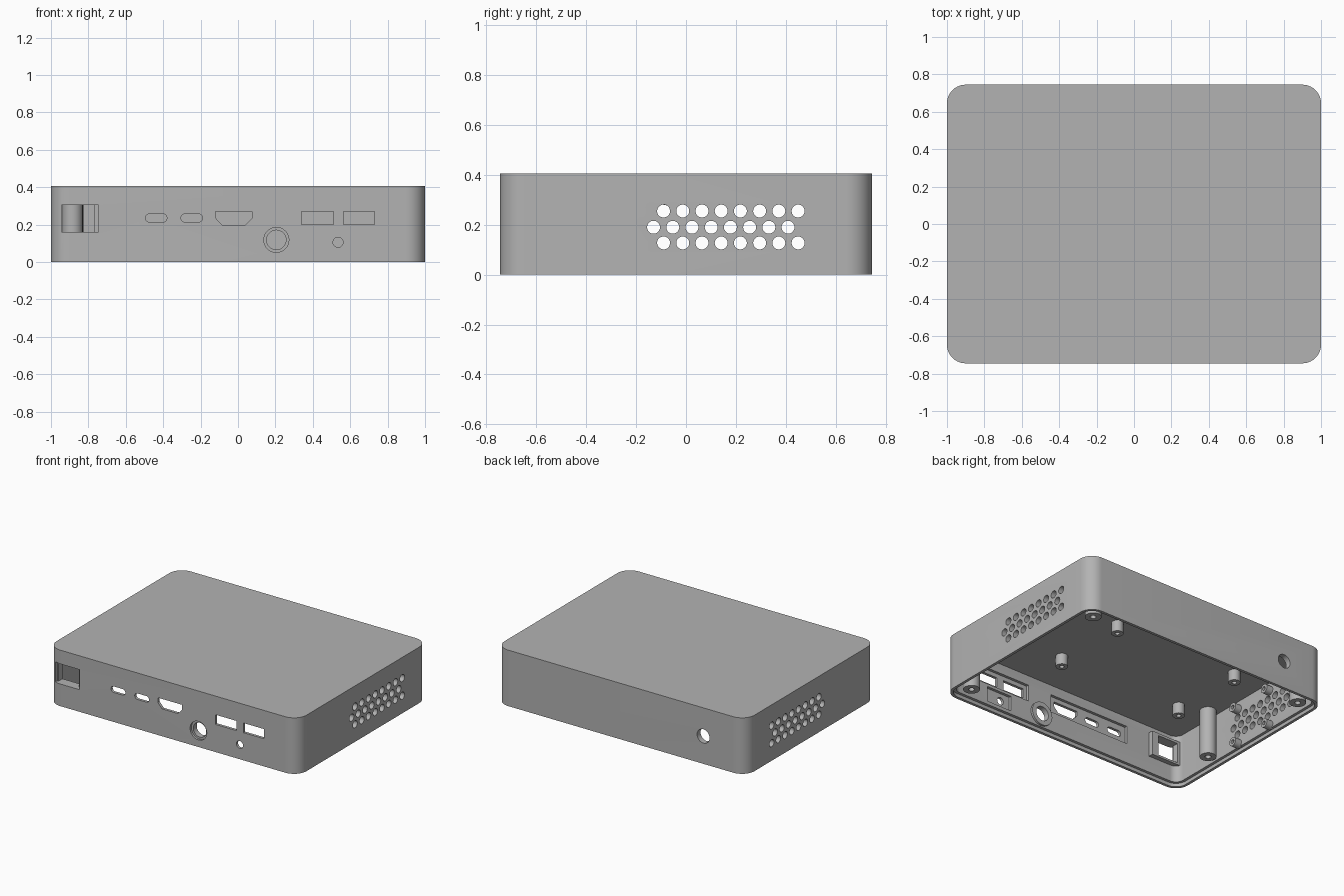
import bpy, bmesh, math
from mathutils import Vector

cube = bpy.data.objects.get("Cube")
if cube:
    bpy.data.objects.remove(cube, do_unlink=True)

grey = bpy.data.materials.new("plastic_grey")
grey.use_nodes = True
grey.diffuse_color = (0.45, 0.45, 0.45, 1)
grey.node_tree.nodes["Principled BSDF"].inputs["Base Color"].default_value = (0.45, 0.45, 0.45, 1)

HX, HY, H = 1.0, 0.745, 0.405
WALL, CEILING = 0.04, 0.37
FRONT_IN = -HY + WALL

# Axis maps: (u, v, depth) to world
AXES = {
    "x": lambda u, v, d: Vector((d, u, v)),
    "y": lambda u, v, d: Vector((u, d, v)),
    "z": lambda u, v, d: Vector((u, v, d)),
}


def prism(bm, pts, axis, a, b):
    """Extrude a closed outline along an axis from a to b."""
    low = [bm.verts.new(AXES[axis](u, v, a)) for u, v in pts]
    high = [bm.verts.new(AXES[axis](u, v, b)) for u, v in pts]
    bm.faces.new(low)
    bm.faces.new(high)
    n = len(pts)
    for i in range(n):
        j = (i + 1) % n
        bm.faces.new((low[i], low[j], high[j], high[i]))


def rect(x0, x1, z0, z1):
    return [(x0, z0), (x1, z0), (x1, z1), (x0, z1)]


def circle(u, v, r, n=32):
    return [(u + r * math.cos(math.tau * i / n), v + r * math.sin(math.tau * i / n)) for i in range(n)]


def rounded(x0, x1, y0, y1, r, steps=10):
    pts = []
    corners = [(x1 - r, y1 - r), (x0 + r, y1 - r), (x0 + r, y0 + r), (x1 - r, y0 + r)]
    for k, (cx, cy) in enumerate(corners):
        for i in range(steps + 1):
            t = math.pi / 2 * (k + i / steps)
            pts.append((cx + r * math.cos(t), cy + r * math.sin(t)))
    return pts


def make(name, prisms):
    bm = bmesh.new()
    for p in prisms:
        prism(bm, *p)
    bmesh.ops.recalc_face_normals(bm, faces=bm.faces)
    mesh = bpy.data.meshes.new(name)
    bm.to_mesh(mesh)
    bm.free()
    mesh.materials.append(grey)
    obj = bpy.data.objects.new(name, mesh)
    bpy.context.collection.objects.link(obj)
    return obj


def select(obj):
    bpy.ops.object.select_all(action="DESELECT")
    obj.select_set(True)
    bpy.context.view_layer.objects.active = obj


def cut(obj, prisms):
    """Subtract prisms that do not overlap one another."""
    cutter = make("cutter", prisms)
    cutter.hide_render = True
    mod = obj.modifiers.new("cut", "BOOLEAN")
    mod.operation, mod.solver, mod.object = "DIFFERENCE", "EXACT", cutter
    select(obj)
    bpy.ops.object.modifier_apply(modifier=mod.name)
    bpy.data.objects.remove(cutter, do_unlink=True)


def smooth(obj):
    select(obj)
    bpy.ops.object.shade_smooth_by_angle(angle=math.radians(30))


def inset_outline(w, r):
    return rounded(-HX + w, HX - w, -HY + w, HY - w, r)


# Shell, open underneath, with a step for the base plate
shell = make("shell", [(inset_outline(0, 0.1), "z", 0, H)])
cut(shell, [(inset_outline(WALL, 0.06), "z", -0.1, CEILING)])
cut(shell, [(inset_outline(0.02, 0.08), "z", -0.1, 0.025)])

# Thinned areas behind the ports
inner = (FRONT_IN - 0.02, FRONT_IN + 0.02)
cut(shell, [
    (rect(-0.53, 0.12, 0.17, 0.3), "y", *inner),
    (rect(0.31, 0.77, 0.18, 0.3), "y", *inner),
    (rect(0.46, 0.66, 0.05, 0.16), "y", *inner),
    (circle(0.205, 0.118, 0.067), "y", -HY - 0.1, -HY + 0.015),
])

# Front ports and the rear jack hole
through = (-HY - 0.1, FRONT_IN + 0.05)
cut(shell, [
    (rect(-0.945, -0.745, 0.16, 0.305), "y", *through),
    (rounded(-0.495, -0.38, 0.213, 0.257, 0.0215, 6), "y", *through),
    (rounded(-0.305, -0.19, 0.213, 0.257, 0.0215, 6), "y", *through),
    ([(-0.12, 0.27), (-0.12, 0.235), (-0.085, 0.198), (0.04, 0.198), (0.075, 0.235), (0.075, 0.27)],
     "y", *through),
    (circle(0.205, 0.118, 0.052), "y", *through),
    (rect(0.34, 0.51, 0.2, 0.27), "y", *through),
    (rect(0.565, 0.73, 0.2, 0.27), "y", *through),
    (circle(0.535, 0.105, 0.027, 20), "y", *through),
    (circle(-0.66, 0.2, 0.05), "y", HY - 0.1, HY + 0.1),
])

# Staggered vent holes through both sides
vents = []
for row, z in enumerate((0.127, 0.19, 0.255)):
    start = -0.13 if row == 1 else -0.09
    for i in range(8):
        vents.append((circle(start + 0.077 * i, z, 0.026, 20), "x", -1.1, 1.1))
cut(shell, vents)
smooth(shell)

# Frame behind the square port
frame = make("port_frame", [(rect(-0.962, -0.72, 0.145, 0.322), "y", FRONT_IN - 0.01, FRONT_IN + 0.035)])
cut(frame, [(rect(-0.935, -0.77, 0.16, 0.305), "y", *through)])

# Collar behind the round port
collar = make("round_port_collar", [(circle(0.205, 0.118, 0.085), "y", FRONT_IN - 0.005, FRONT_IN + 0.015)])
cut(collar, [(circle(0.205, 0.118, 0.052), "y", *through)])
smooth(collar)


def boss(name, u, v, axis, r, end, base, depth, bore):
    """Round post with a blind screw hole in its free end."""
    post = make(name, [(circle(u, v, r, 24), axis, end, base)])
    step = math.copysign(1, base - end)
    cut(post, [(circle(u, v, bore, 16), axis, end - 0.05 * step, end + depth * step)])
    smooth(post)


# Posts for the base plate screws
for i, (x, y) in enumerate([(0.87, -0.62), (0.87, 0.62), (-0.88, 0.62), (-0.885, -0.3)]):
    boss(f"screw_post_{i + 1}", x, y, "z", 0.055, 0.022, CEILING + 0.01, 0.2, 0.02)

# Circuit board standoffs
for i, (x, y) in enumerate([(0.31, -0.367), (0.31, 0.2), (-0.69, -0.367), (-0.69, 0.2)]):
    boss(f"board_standoff_{i + 1}", x, y, "z", 0.04, 0.29, CEILING + 0.01, 0.06, 0.016)

# Fan standoffs on the side wall
for i, (y, z) in enumerate([(-0.08, 0.05), (-0.08, 0.31), (0.24, 0.05), (0.24, 0.31)]):
    boss(f"fan_standoff_{i + 1}", y, z, "x", 0.032, -0.91, -0.97, 0.04, 0.014)
